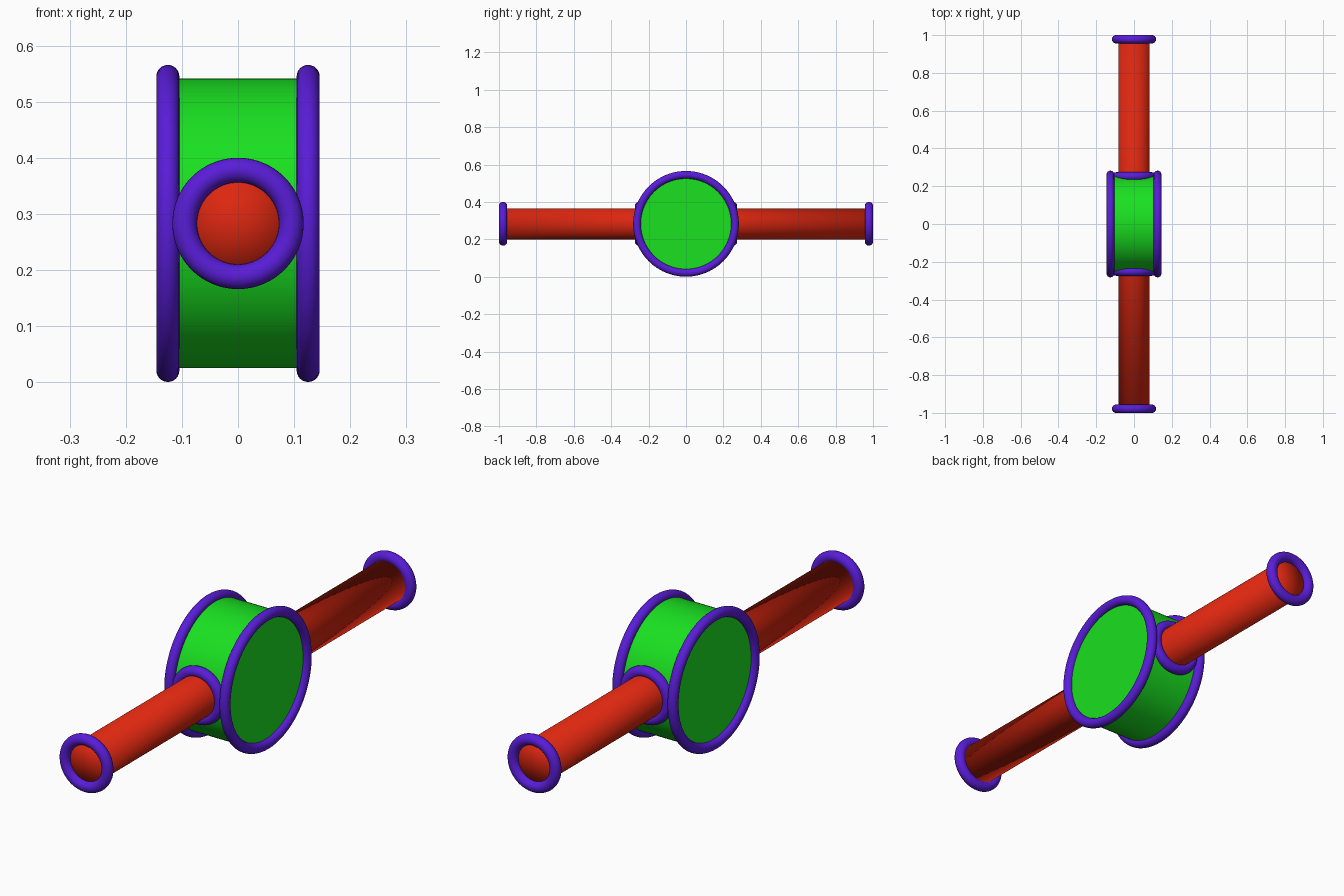
import bpy
from math import radians

if "Cube" in bpy.data.objects:
    bpy.data.objects.remove(bpy.data.objects["Cube"])

Z = 0.283  # height of the shared centre axis


def material(name, rgb):
    m = bpy.data.materials.new(name)
    m.diffuse_color = (*rgb, 1)
    m.use_nodes = True
    m.node_tree.nodes["Principled BSDF"].inputs["Base Color"].default_value = m.diffuse_color
    return m


GREEN = material("green", (0.01, 0.75, 0.015))
RED = material("red", (0.72, 0.02, 0.005))
PURPLE = material("purple", (0.10, 0.012, 0.68))
ALONG_X = (0, radians(90), 0)
ALONG_Y = (radians(90), 0, 0)


def finish(name, mat):
    o = bpy.context.object
    o.name = name
    o.data.materials.append(mat)
    return o


def cylinder(name, mat, radius, length, rot, cap):
    bpy.ops.mesh.primitive_cylinder_add(vertices=96, radius=radius, depth=length,
                                        end_fill_type=cap, location=(0, 0, Z), rotation=rot)
    return finish(name, mat)


def ring(name, loc, rot, major, minor):
    bpy.ops.mesh.primitive_torus_add(major_segments=96, minor_segments=24, location=loc,
                                     rotation=rot, major_radius=major, minor_radius=minor)
    bpy.ops.object.shade_smooth()
    return finish(name, PURPLE)


# round drum body
cylinder("drum", GREEN, 0.258, 0.25, ALONG_X, 'NGON')
bpy.ops.object.shade_smooth_by_angle(angle=radians(40))

# long pipe through the drum, ends shaded softly into the sides
cylinder("pipe", RED, 0.083, 1.956, ALONG_Y, 'TRIFAN')
bpy.ops.object.shade_smooth()

# rims and collars on both sides
for side, s in (("a", -1), ("b", 1)):
    ring(f"drum_rim_{side}", (s * 0.125, 0, Z), ALONG_X, 0.262, 0.0205)
    ring(f"pipe_collar_{side}", (0, s * 0.252, Z), ALONG_Y, 0.095, 0.022)
    ring(f"pipe_end_rim_{side}", (0, s * 0.978, Z), ALONG_Y, 0.095, 0.022)
